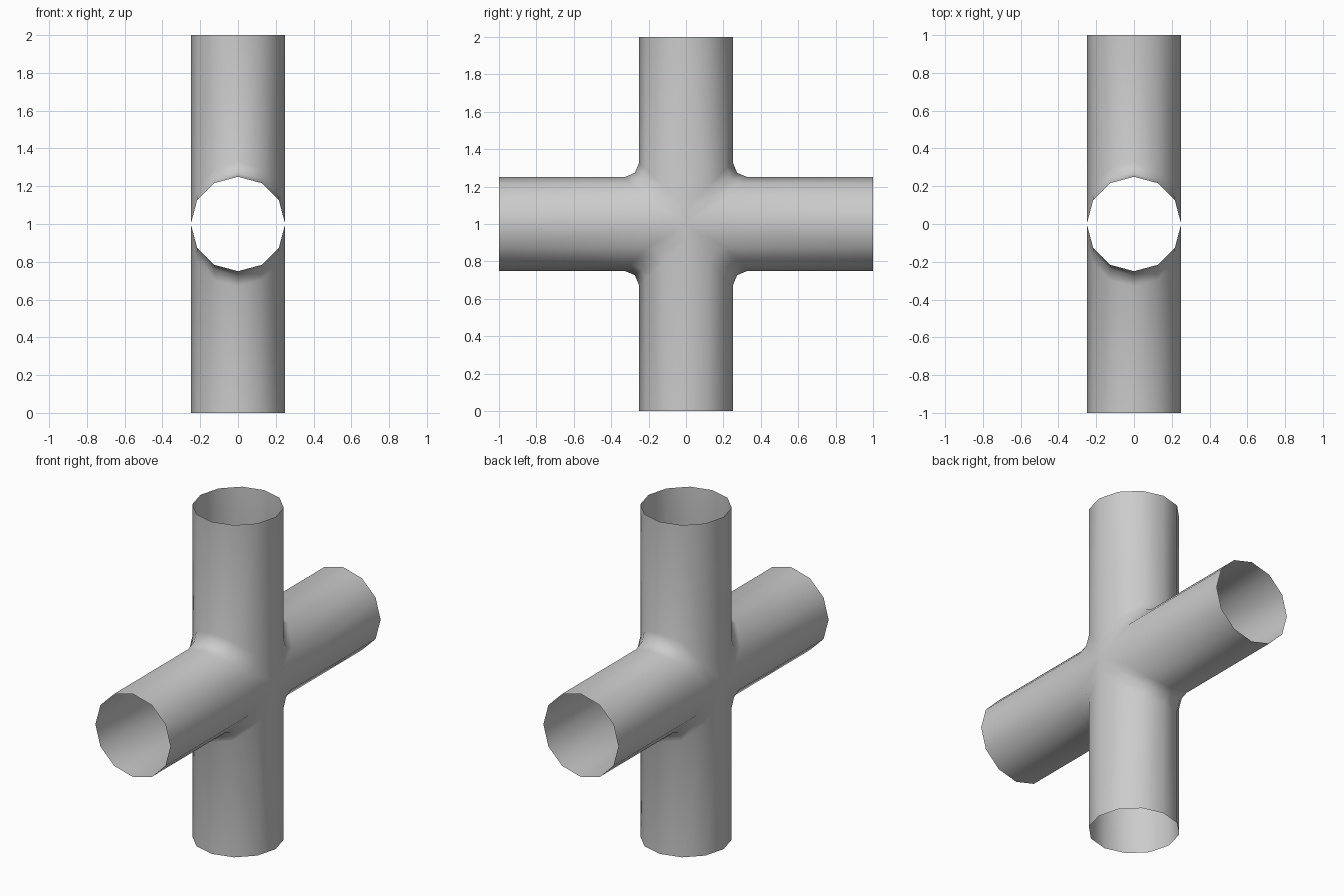
import bpy, bmesh, math

cube = bpy.data.objects.get("Cube")
if cube:
    bpy.data.objects.remove(cube, do_unlink=True)

RADIUS, REACH, FILLET, SIDES = 0.25, 1.0, 0.08, 12

# Plain grey material
grey = bpy.data.materials.new("plain grey")
grey.use_nodes = True
color = (0.6, 0.6, 0.6, 1)
grey.diffuse_color = color
grey.node_tree.nodes["Principled BSDF"].inputs["Base Color"].default_value = color


def corner_path(width):
    """Run down one arm, round the filleted corner and out along the next arm."""
    mid = width + FILLET * (1 - math.sqrt(0.5))
    return [(width, REACH), (width, width + FILLET), (mid, mid),
            (width + FILLET, width), (REACH, width)]


# Four mirrored quadrants, each swept across the pipe width
bm = bmesh.new()
half = SIDES // 2
for sy in (1, -1):
    for sz in (1, -1):
        columns = []
        for k in range(half + 1):
            a = math.pi * k / half
            x, width = RADIUS * math.cos(a), RADIUS * math.sin(a)
            columns.append([bm.verts.new((x, sy * y, 1 + sz * z))
                            for y, z in corner_path(width)])
        for left, right in zip(columns, columns[1:]):
            for i in range(len(left) - 1):
                bm.faces.new((left[i], left[i + 1], right[i + 1], right[i]))
        # Flat patch where the four arms meet on each side
        for col in (columns[0], columns[-1]):
            centre = bm.verts.new((col[0].co.x, 0, 1))
            bm.faces.new((centre, col[1], col[2], col[3]))

bmesh.ops.remove_doubles(bm, verts=bm.verts, dist=0.0001)
bmesh.ops.recalc_face_normals(bm, faces=bm.faces)
for face in bm.faces:
    face.smooth = True

mesh = bpy.data.meshes.new("cross_pipe")
bm.to_mesh(mesh)
bm.free()
mesh.materials.append(grey)
pipe = bpy.data.objects.new("cross_pipe", mesh)
bpy.context.collection.objects.link(pipe)
